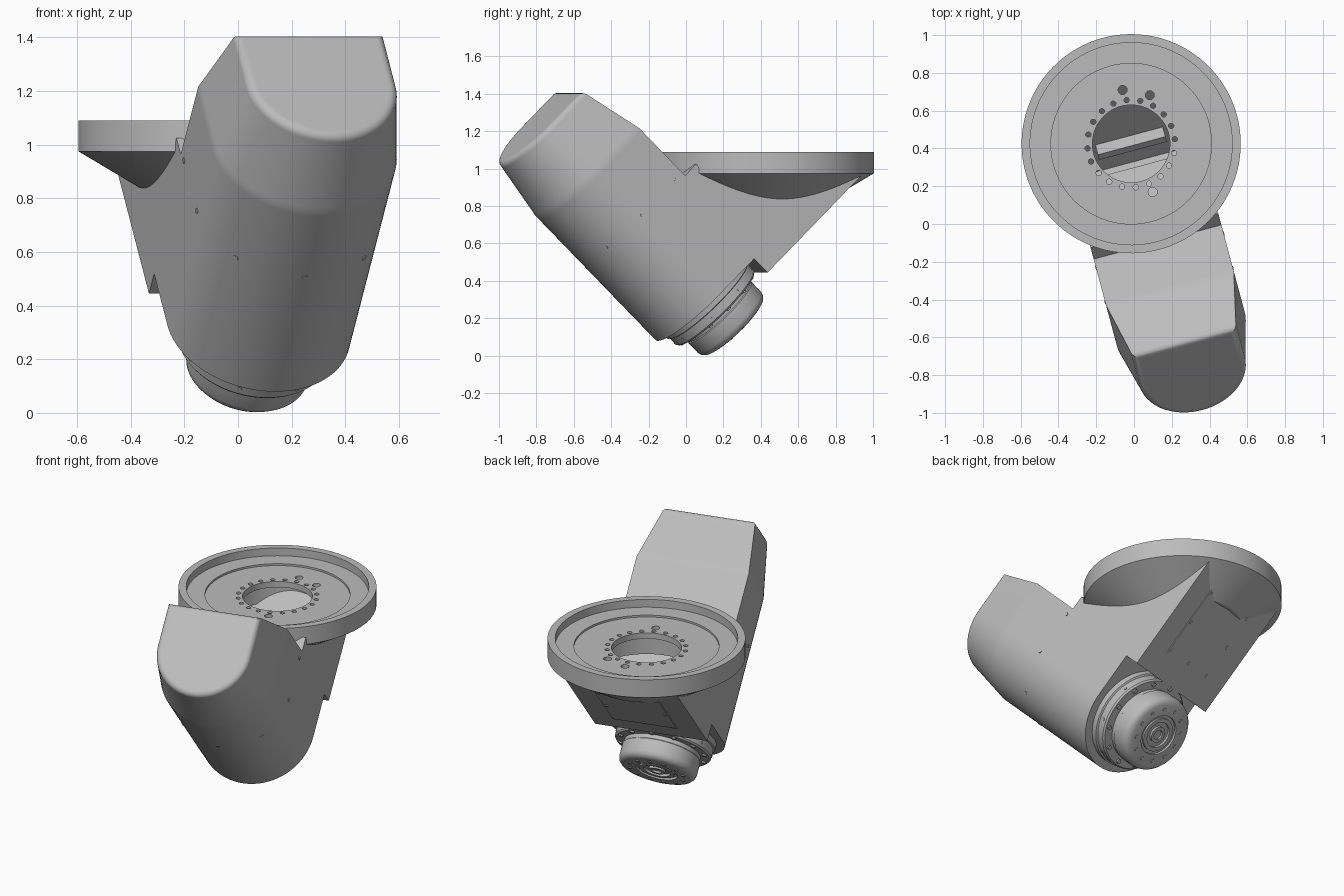
import bpy, bmesh, math
from mathutils import Matrix, Vector

if "Cube" in bpy.data.objects:
    bpy.data.objects.remove(bpy.data.objects["Cube"])

grey = bpy.data.materials.new("machined_grey")
grey.use_nodes = True
colour = (0.5, 0.5, 0.5, 1)
grey.diffuse_color = colour
grey.node_tree.nodes["Principled BSDF"].inputs["Base Color"].default_value = colour

# Frames: the disc stands upright, the arm leans 45 degrees and is yawed.
# Arm coordinates are (across, toward the upper back, along the arm axis).
yaw = math.radians(15)
centre = Vector((-0.015, 0.425, 0))
up = Vector((0, 0, 1))
across = Vector((math.cos(yaw), math.sin(yaw), 0))
forward = Vector((math.sin(yaw), -math.cos(yaw), 0))
DISC = Matrix.Translation(centre) @ Matrix.Rotation(yaw, 4, 'Z')
ARM = Matrix.Translation(centre) @ Matrix(
    (across, (up - forward).normalized(), (up + forward).normalized())).transposed().to_4x4()
AXIS = -0.015  # offset of the arm axis


def finish(name, bm, frame, smooth=True):
    bmesh.ops.recalc_face_normals(bm, faces=bm.faces)
    mesh = bpy.data.meshes.new(name)
    bm.to_mesh(mesh)
    bm.free()
    mesh.materials.append(grey)
    ob = bpy.data.objects.new(name, mesh)
    bpy.context.collection.objects.link(ob)
    ob.matrix_world = frame
    select(ob)
    if smooth:
        bpy.ops.object.shade_smooth_by_angle(angle=math.radians(30))
    return ob


def select(ob):
    bpy.context.view_layer.update()
    bpy.ops.object.select_all(action='DESELECT')
    ob.select_set(True)
    bpy.context.view_layer.objects.active = ob


def loft(bm, rings, closed=False):
    rows = [[bm.verts.new(p) for p in ring] for ring in rings]
    n = len(rows[0])
    for a, b in zip(rows, rows[1:] + rows[:1] if closed else rows[1:]):
        for i in range(n):
            bm.faces.new((a[i], a[(i + 1) % n], b[(i + 1) % n], b[i]))
    if not closed:
        bm.faces.new(rows[0])
        bm.faces.new(rows[-1])


def polar(radius, angle, h, offset=0):
    return (radius * math.cos(angle), offset + radius * math.sin(angle), h)


def lathe(bm, profile, n=96, closed=False, offset=0):
    loft(bm, [[polar(r, math.tau * i / n, h, offset) for i in range(n)] for r, h in profile],
         closed)


def box(bm, lo, hi):
    size = [b - a for a, b in zip(lo, hi)]
    mid = [(a + b) / 2 for a, b in zip(lo, hi)]
    bmesh.ops.create_cube(bm, size=1, matrix=Matrix.Translation(mid) @ Matrix.Diagonal((*size, 1)))


def stud(bm, pos, radius, depth, direction=(0, 0, 1)):
    turn = Vector((0, 0, 1)).rotation_difference(Vector(direction)).to_matrix().to_4x4()
    bmesh.ops.create_cone(bm, cap_ends=True, segments=12, radius1=radius, radius2=radius,
                          depth=depth, matrix=Matrix.Translation(pos) @ turn)


# Arm housing: U-shaped section, tapering to a rounded end cap
def u_section(half, flat, mid, s, n=48):
    arc = [(half * math.cos(math.pi * i / n), mid - half * math.sin(math.pi * i / n), s)
           for i in range(n + 1)]
    return [(half, flat, s)] + arc + [(-half, flat, s)]


END, ROUND = 1.768, 0.032
sections = [(0.35, 0.30, AXIS, s) for s in (0.477, 1.40, 1.42)]
sections += [(0.346, 0.296, AXIS, 1.44), (0.291, 0.237, -0.025, END - ROUND - 0.01)]
for k in range(7):
    a = math.pi / 2 * k / 6
    inset = ROUND * (1 - math.cos(a))
    sections.append((0.289 - inset, 0.235 - inset, -0.025, END - ROUND * (1 - math.sin(a))))
sections.append((0.25, 0.196, -0.025, END))
bm = bmesh.new()
loft(bm, [u_section(*sec) for sec in sections])
finish("arm_housing", bm, ARM)

# Screws around the housing seam
bm = bmesh.new()
for k in range(5):
    a = math.pi * k / 4
    d = (math.cos(a), -math.sin(a), 0)
    stud(bm, (0.35 * d[0], AXIS + 0.35 * d[1], 1.08), 0.011, 0.006, d)
for side in (-1, 1):
    stud(bm, (side * 0.35, 0.25, 1.08), 0.011, 0.006, (side, 0, 0))
finish("housing_screws", bm, ARM)

# Bracket: hollow block between the housing and the disc
bm = bmesh.new()
box(bm, (-0.315, 0.285, 0.42), (0.315, 1.4, 1.0))
cavity = finish("bracket_cavity", bm, ARM, smooth=False)
cavity.hide_render = True
outline = [(0.256, 0.372), (1.022, 0.372), (0.378, 1.015), (0.388, 1.062), (0.256, 1.062)]
bm = bmesh.new()
loft(bm, [[(x, t, s) for t, s in outline] for x in (-0.35, 0.35)])
bracket = finish("bracket", bm, ARM, smooth=False)
cut = bracket.modifiers.new("cut", 'BOOLEAN')
cut.operation = 'DIFFERENCE'
cut.solver = 'EXACT'
cut.object = cavity
bpy.ops.object.modifier_apply(modifier=cut.name)
bpy.data.objects.remove(cavity)

bm = bmesh.new()
box(bm, (-0.185, 0.44, 0.41), (0.185, 0.48, 0.495))
finish("inner_rib", bm, ARM, smooth=False)

# Cover plate on the back of the bracket
bm = bmesh.new()
box(bm, (-0.2, 0.41, 0.366), (0.2, 0.86, 0.374))
finish("cover_plate", bm, ARM, smooth=False)
bm = bmesh.new()
for x in (-0.18, 0, 0.18):
    for t in (0.43, 0.635, 0.84):
        if x or t != 0.635:
            stud(bm, (x, t, 0.366), 0.011, 0.008)
finish("cover_screws", bm, ARM)

# Mounting disc: rim, step and conical underside
bm = bmesh.new()
lathe(bm, [(0.58, 1.09), (0.58, 0.975), (0.345, 0.835), (0.325, 0.835), (0.325, 0.99),
           (0.425, 0.99), (0.425, 1.04), (0.535, 1.04), (0.535, 1.09)], n=128, closed=True)
finish("mounting_disc", bm, DISC)

# Disc floor: flat plate with a central opening and bolt holes
plate = bpy.data.curves.new("disc_floor", 'CURVE')
plate.dimensions = '2D'
plate.fill_mode = 'BOTH'
plate.extrude = 0.019
plate.materials.append(grey)


def circle(x, y, radius, n):
    spline = plate.splines.new('POLY')
    spline.points.add(n - 1)
    for i, p in enumerate(spline.points):
        a = math.tau * i / n
        p.co = (x + radius * math.cos(a), y + radius * math.sin(a), 0, 1)
    spline.use_cyclic_u = True
    spline.use_smooth = False


circle(0, 0, 0.425, 128)
circle(0, 0, 0.205, 96)
for k in range(20):
    circle(*polar(0.232, math.tau * (k + 0.5) / 20, 0)[:2], 0.014, 12)
for degrees, r in ((84, 0.288), (54, 0.275), (-81, 0.28)):
    circle(*polar(r, math.radians(degrees), 0)[:2], 0.024, 20)
floor = bpy.data.objects.new("disc_floor", plate)
bpy.context.collection.objects.link(floor)
floor.matrix_world = DISC @ Matrix.Translation((0, 0, 1.009))
select(floor)
bpy.ops.object.convert(target='MESH')

# Output flange: collar, rounded hub and ringed face at the lower end
bm = bmesh.new()
lathe(bm, [(0.30, 0.50), (0.30, 0.44), (0.29, 0.435), (0.29, 0.385), (0.282, 0.375),
           (0.23, 0.375), (0.23, 0.35), (0.235, 0.345), (0.235, 0.27), (0.23, 0.25),
           (0.216, 0.235), (0.195, 0.228), (0.125, 0.228), (0.125, 0.243), (0.105, 0.243),
           (0.105, 0.231), (0.08, 0.231), (0.08, 0.246), (0.05, 0.246), (0.05, 0.231),
           (0.03, 0.231), (0.03, 0.243), (0.001, 0.243)], offset=AXIS)
finish("output_flange", bm, ARM)

bm = bmesh.new()
for k in range(12):
    a = math.tau * k / 12
    stud(bm, polar(0.26, a, 0.373, AXIS), 0.014, 0.014)
    stud(bm, polar(0.165, a, 0.227, AXIS), 0.012, 0.008)
for k in range(8):
    a = math.tau * (k + 0.5) / 8
    stud(bm, polar(0.29, a, 0.41, AXIS), 0.01, 0.006, (math.cos(a), math.sin(a), 0))
finish("flange_screws", bm, ARM)
